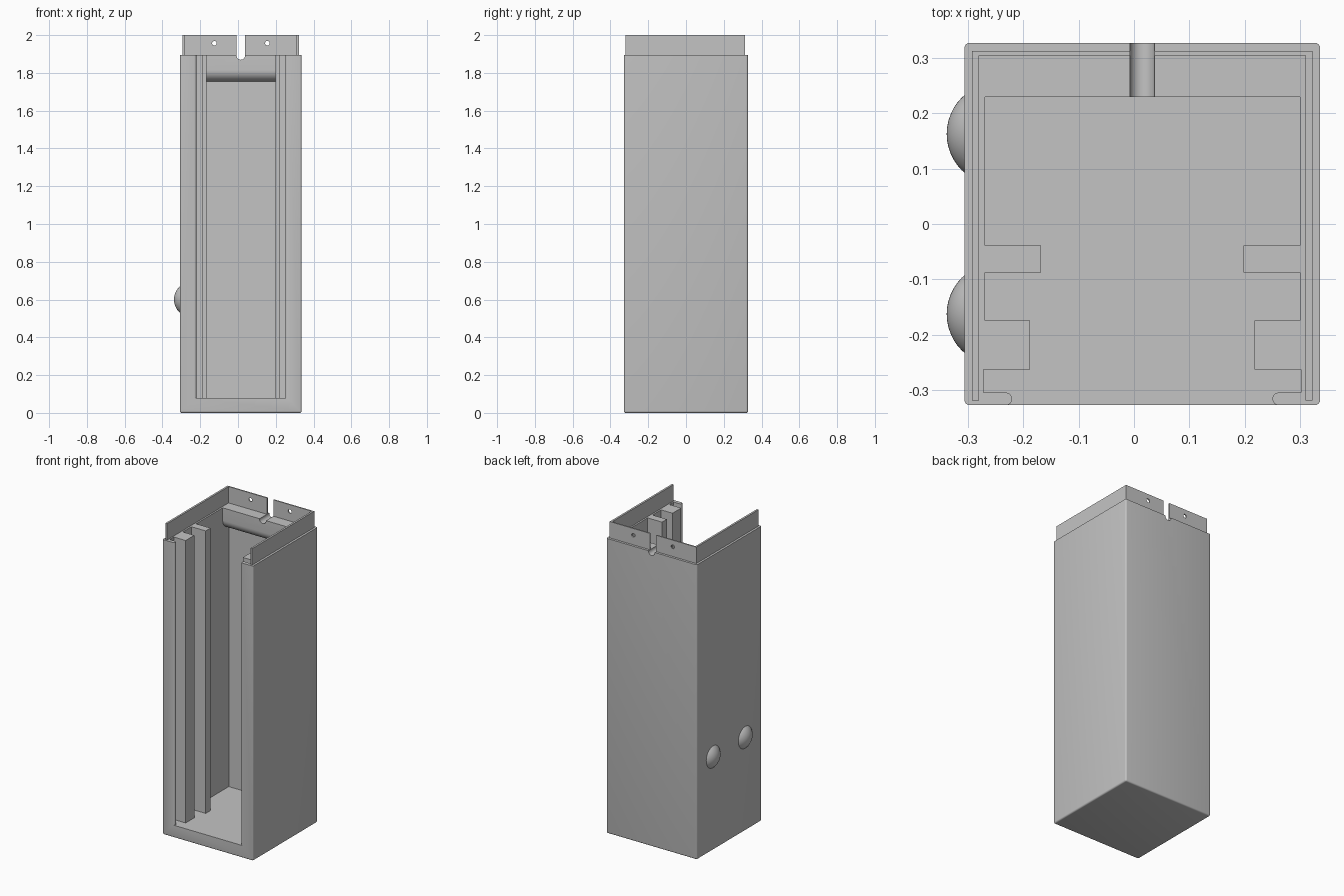
import bpy, bmesh, math
from mathutils import Vector

if "Cube" in bpy.data.objects:
    bpy.data.objects.remove(bpy.data.objects["Cube"])

CX = 0.015                 # centre line of the case
HW, HD = 0.322, 0.328      # outer half width and half depth
TOP, FLOOR = 1.895, 0.08

grey = bpy.data.materials.new("plain_grey")
grey.diffuse_color = (0.55, 0.55, 0.55, 1)
grey.use_nodes = True
grey.node_tree.nodes["Principled BSDF"].inputs["Base Color"].default_value = grey.diffuse_color


def finish(name, bm):
    bmesh.ops.recalc_face_normals(bm, faces=bm.faces[:])
    me = bpy.data.meshes.new(name)
    bm.to_mesh(me)
    bm.free()
    me.materials.append(grey)
    ob = bpy.data.objects.new(name, me)
    bpy.context.collection.objects.link(ob)
    return ob


def prism(name, pts, axis, a, b):
    """Extrude a 2D outline along an axis: z uses (x, y), y uses (x, z), x uses (y, z)."""
    place = {"z": lambda u, v: (u, v, a), "y": lambda u, v: (u, a, v), "x": lambda u, v: (a, u, v)}[axis]
    step = {"z": (0, 0, b - a), "y": (0, b - a, 0), "x": (b - a, 0, 0)}[axis]
    bm = bmesh.new()
    face = bm.faces.new([bm.verts.new(place(u, v)) for u, v in pts])
    ext = bmesh.ops.extrude_face_region(bm, geom=[face])
    bmesh.ops.translate(bm, vec=step, verts=[g for g in ext["geom"] if isinstance(g, bmesh.types.BMVert)])
    return finish(name, bm)


def arc(cx, cy, r, a0, a1, n):
    return [(cx + r * math.cos(math.radians(a0 + (a1 - a0) * i / n)),
             cy + r * math.sin(math.radians(a0 + (a1 - a0) * i / n))) for i in range(n + 1)]


def select(ob):
    bpy.ops.object.select_all(action="DESELECT")
    ob.select_set(True)
    bpy.context.view_layer.objects.active = ob


def cut(ob, cutter):
    mod = ob.modifiers.new("cut", "BOOLEAN")
    mod.operation, mod.solver, mod.object = "DIFFERENCE", "EXACT", cutter
    select(ob)
    bpy.ops.object.modifier_apply(modifier=mod.name)


def smooth(ob):
    select(ob)
    bpy.ops.object.shade_smooth_by_angle(angle=math.radians(35))


# outer case: box with rounded uprights and rounded bottom
bm = bmesh.new()
bmesh.ops.create_cube(bm, size=1)
for v in bm.verts:
    v.co = Vector((CX + v.co.x * 2 * HW, v.co.y * 2 * HD, (v.co.z + 0.5) * TOP))
edges = [e for e in bm.edges if min(v.co.z for v in e.verts) < 0.01]
bmesh.ops.bevel(bm, geom=edges, offset=0.01, segments=4, profile=0.5, affect="EDGES")
case = finish("case", bm)

# cavity outline, right half: rounded front edge, cover slot, two guide ribs
half = [(0.247, -0.5), (0.247, -HD)]
half += arc(0.247, -0.3165, 0.0115, 270, 90, 8)[1:]
half += [(0.287, -0.305), (0.287, -0.263), (0.203, -0.263), (0.203, -0.175),
         (0.285, -0.175), (0.285, -0.088), (0.183, -0.088), (0.183, -0.039),
         (0.285, -0.039), (0.285, 0.292)]
outline = [(CX + x, y) for x, y in half] + [(CX - x, y) for x, y in reversed(half)]
cavity = prism("cavity_cutter", outline, "z", FLOOR, 2.2)
cut(case, cavity)

# ledge inside the back wall with a rounded underside
r = 0.06
ledge_pts = [(0.292, TOP), (0.23, TOP)] + arc(0.23 + r, 1.755 + r, r, 180, 270, 10) + [(0.292, 1.755)]
ledge = prism("back_ledge", ledge_pts, "x", CX - 0.285, CX + 0.285)

# thin rim around three sides of the top
xo, xi = 0.308, 0.2955
rim_pts = [(CX - xo, -0.319), (CX - xo, 0.313), (CX + xo, 0.313), (CX + xo, -0.319),
           (CX + xi, -0.319), (CX + xi, 0.305), (CX - xi, 0.305), (CX - xi, -0.319)]
rim = prism("top_rim", rim_pts, "z", TOP, 2.0)

# round-bottomed cable notch through rim, ledge and back wall
notch_pts = arc(CX, 1.892, 0.0225, 180, 360, 16) + [(CX + 0.0225, 2.2), (CX - 0.0225, 2.2)]
notch = prism("notch_cutter", notch_pts, "y", 0.2, 0.5)
for ob in (case, ledge, rim):
    cut(ob, notch)

# screw holes in the back of the rim
holes = [prism("hole_cutter", arc(CX + s * 0.14, 1.957, 0.012, 0, 345, 23), "y", 0.25, 0.4) for s in (-1, 1)]
for hole in holes:
    cut(rim, hole)

for cutter in [cavity, notch] + holes:
    bpy.data.objects.remove(cutter, do_unlink=True)

# two domed buttons on the left side
R = 0.093
for name, y in (("front_button", -0.163), ("back_button", 0.163)):
    bm = bmesh.new()
    bmesh.ops.create_uvsphere(bm, u_segments=48, v_segments=32, radius=R)
    bmesh.ops.translate(bm, vec=(-0.339 + R, y, 0.6), verts=bm.verts[:])
    bmesh.ops.bisect_plane(bm, geom=bm.verts[:] + bm.edges[:] + bm.faces[:],
                           plane_co=(CX - HW, 0, 0), plane_no=(1, 0, 0), clear_outer=True)
    smooth(finish(name, bm))

for ob in (case, ledge, rim):
    smooth(ob)
